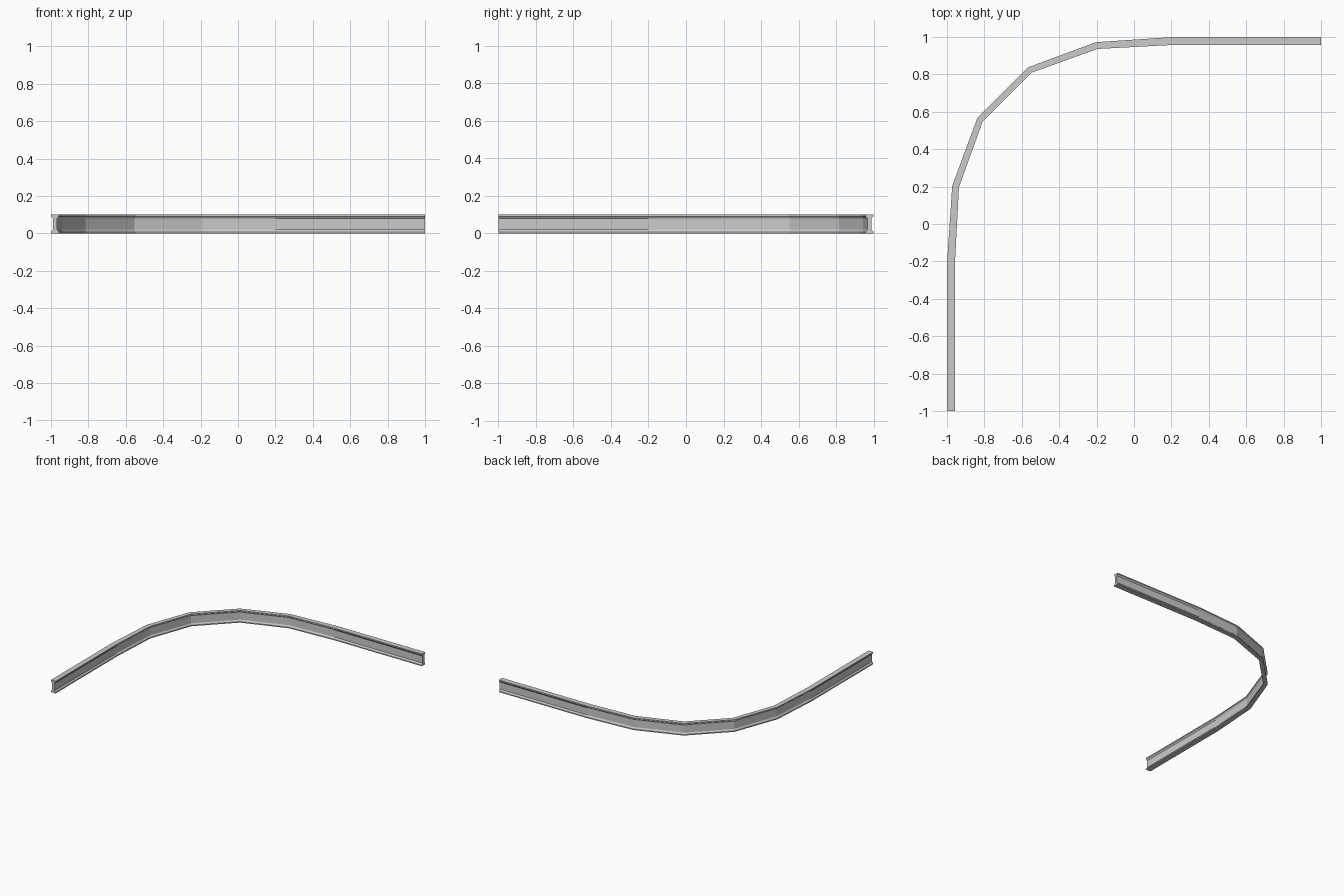
import bpy, bmesh
from mathutils import Vector

if "Cube" in bpy.data.objects:
    bpy.data.objects.remove(bpy.data.objects["Cube"])

# Half of the symmetric path: centre x, y and section width
half = [(1.0, 0.978, 0.043), (0.2, 0.978, 0.042), (-0.2, 0.954, 0.037), (-0.558, 0.823, 0.034)]
# The other half is mirrored across the diagonal
path = half + [(-y, -x, w) for x, y, w in reversed(half)]

# Beam section: side offset as a fraction of width, height
side = [(0.5, 0.0), (0.5, 0.009), (0.4, 0.013), (0.26, 0.021),
        (0.26, 0.079), (0.4, 0.087), (0.5, 0.091), (0.5, 0.1)]
section = side + [(-u, z) for u, z in reversed(side)]

# Sweep the section along the path
bm = bmesh.new()
pts = [Vector((x, y, 0)) for x, y, w in path]
rings = []
for i, p in enumerate(pts):
    a = (p - pts[i - 1]).normalized() if i else Vector()
    b = (pts[i + 1] - p).normalized() if i < len(pts) - 1 else Vector()
    t = (a + b).normalized()
    n = Vector((-t.y, t.x, 0))
    rings.append([bm.verts.new(p + n * u * path[i][2] + Vector((0, 0, z))) for u, z in section])
for r, s in zip(rings, rings[1:]):
    for k in range(len(section)):
        m = (k + 1) % len(section)
        bm.faces.new((r[k], r[m], s[m], s[k]))

# End caps
bm.faces.new(rings[0])
bm.faces.new(rings[-1][::-1])
bmesh.ops.recalc_face_normals(bm, faces=bm.faces)

mesh = bpy.data.meshes.new("curved_rail")
bm.to_mesh(mesh)
bm.free()
rail = bpy.data.objects.new("curved_rail", mesh)
bpy.context.collection.objects.link(rail)
